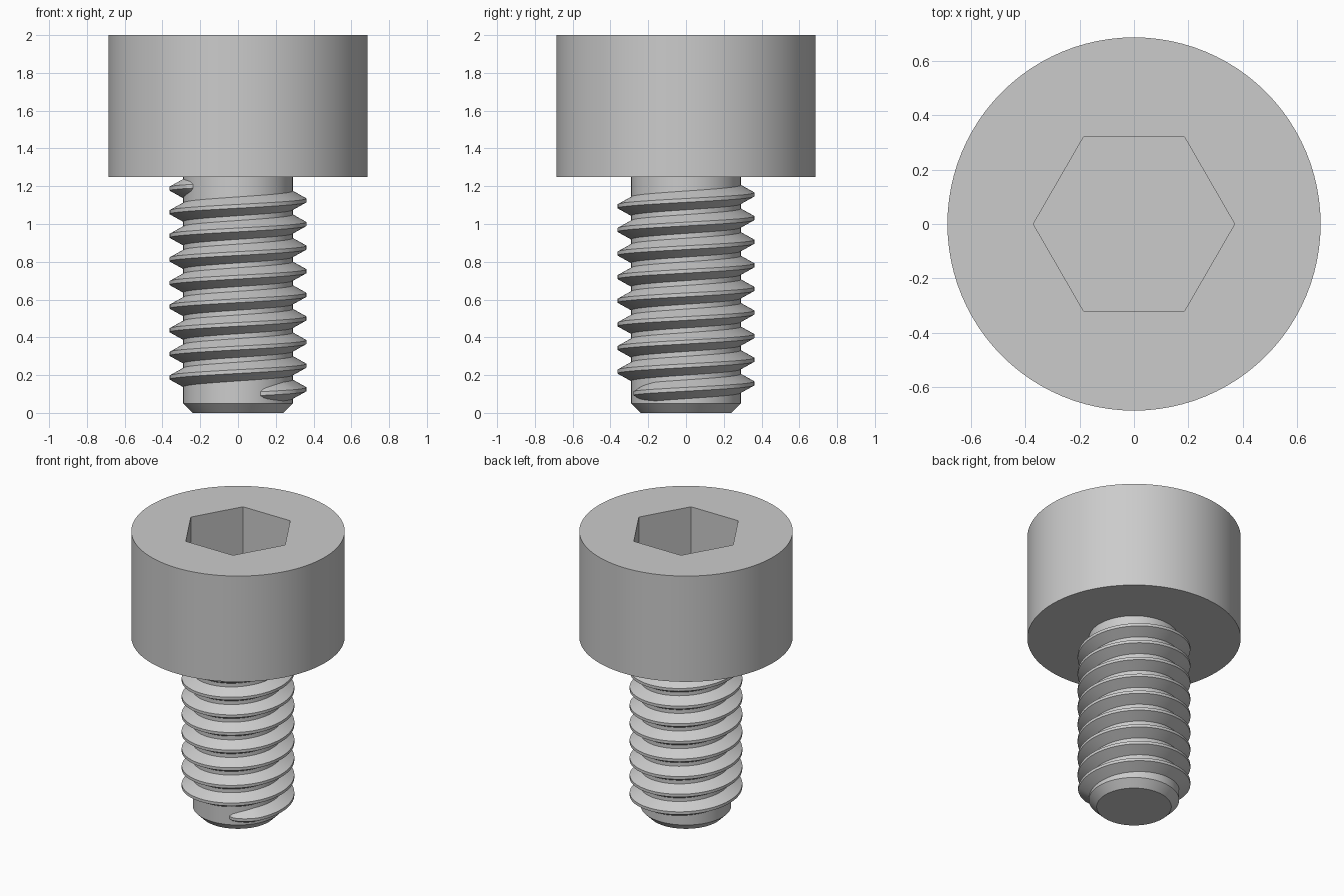
import bpy
import bmesh
from math import sin, cos, pi, radians, sqrt

if "Cube" in bpy.data.objects:
    bpy.data.objects.remove(bpy.data.objects["Cube"], do_unlink=True)

steel = bpy.data.materials.new("grey_steel")
steel.use_nodes = True
COLOUR = (0.6, 0.6, 0.6, 1)
steel.diffuse_color = COLOUR
steel.node_tree.nodes["Principled BSDF"].inputs["Base Color"].default_value = COLOUR


def loft(name, rings):
    """Skin a row of closed rings and cap both ends."""
    bm = bmesh.new()
    rows = [[bm.verts.new(p) for p in ring] for ring in rings]
    for a, b in zip(rows, rows[1:]):
        for i in range(len(a)):
            j = (i + 1) % len(a)
            bm.faces.new((a[i], a[j], b[j], b[i]))
    bm.faces.new(rows[0])
    bm.faces.new(rows[-1])
    bmesh.ops.recalc_face_normals(bm, faces=bm.faces)
    mesh = bpy.data.meshes.new(name)
    bm.to_mesh(mesh)
    bm.free()
    mesh.materials.append(steel)
    obj = bpy.data.objects.new(name, mesh)
    bpy.context.collection.objects.link(obj)
    return obj


def ring(radius, z, sides):
    return [(radius * cos(2 * pi * i / sides), radius * sin(2 * pi * i / sides), z)
            for i in range(sides)]


def select_only(obj):
    bpy.ops.object.select_all(action="DESELECT")
    obj.select_set(True)
    bpy.context.view_layer.objects.active = obj


# Cylindrical head with a hexagonal socket
head = loft("head", [ring(0.686, z, 96) for z in (1.25, 2)])
cutter = loft("socket_cutter", [ring(0.37, z, 6) for z in (1.625, 2.1)])
cutter.hide_render = True
cut = head.modifiers.new("socket", "BOOLEAN")
cut.operation = "DIFFERENCE"
cut.solver = "EXACT"
cut.object = cutter
select_only(head)
bpy.ops.object.modifier_apply(modifier=cut.name)
bpy.data.objects.remove(cutter, do_unlink=True)

# Shank with a chamfered tip
CORE = 0.29
shank = loft("shank", [ring(r, z, 96) for r, z in ((0.24, 0), (CORE, 0.05), (CORE, 1.27))])

# Right-handed helical thread that sinks into the shank at both ends
PITCH, DEPTH = 0.125, 0.072
START, END, FADE = -66, 8 * 360 + 215, 32
STEPS = 780
sections = []
for i in range(STEPS + 1):
    angle = START + (END - START) * i / STEPS
    fade = min(1, (angle - START) / FADE, (END - angle) / FADE)
    sink = DEPTH * (1 - sqrt(max(0, fade)))
    z = PITCH * (1 + angle / 360)
    a = radians(angle)
    # trapezoid: root below, crest below, crest above, root above
    profile = ((CORE - 0.004, -0.052), (CORE + DEPTH, -0.01),
               (CORE + DEPTH, 0.01), (CORE - 0.004, 0.052))
    sections.append([((r - sink) * cos(a), (r - sink) * sin(a), z + dz) for r, dz in profile])
thread = loft("thread", sections)

for part in (head, shank, thread):
    select_only(part)
    bpy.ops.object.shade_smooth_by_angle(angle=radians(25))
